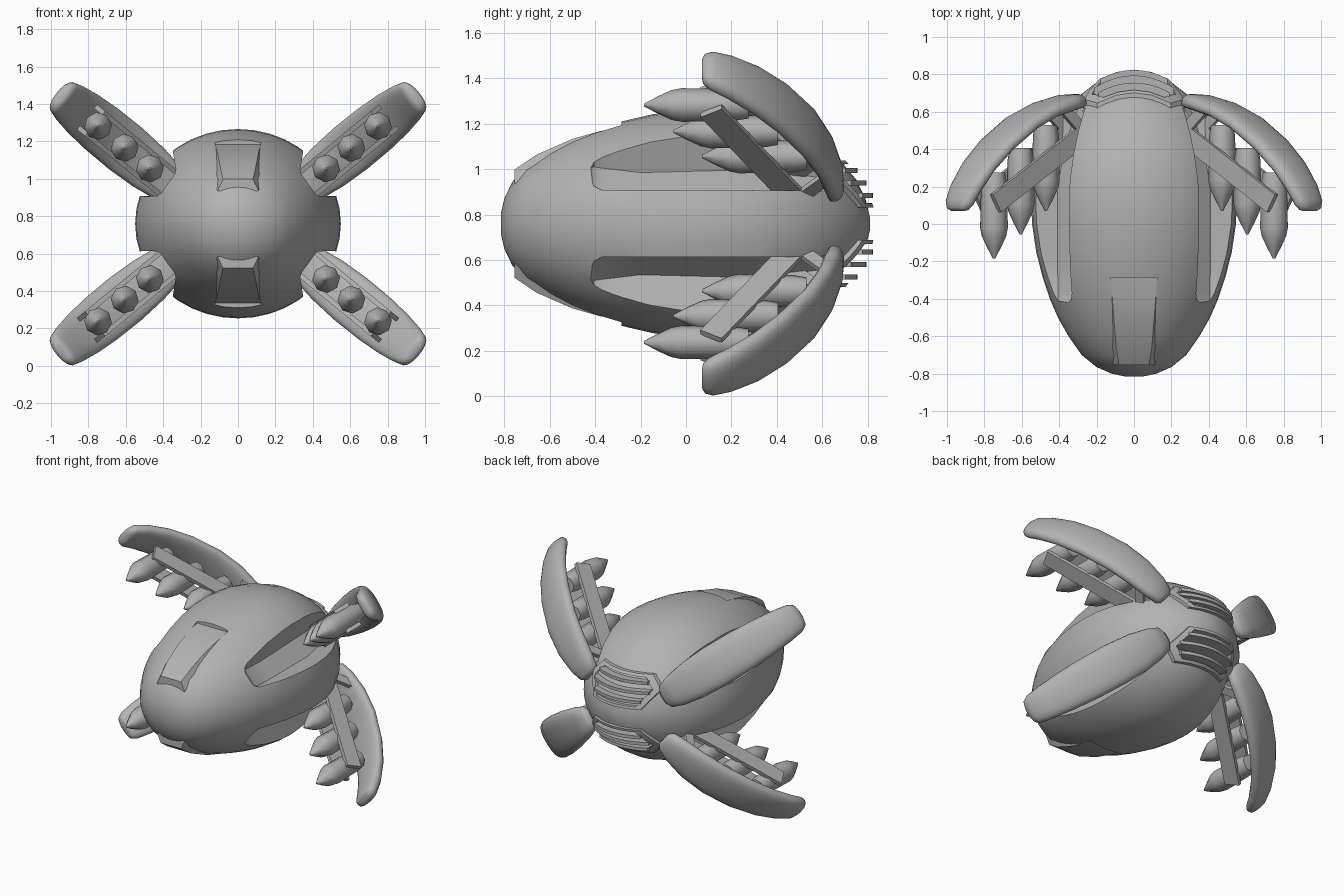
import bpy, bmesh, math
from mathutils import Vector

if "Cube" in bpy.data.objects:
    bpy.data.objects.remove(bpy.data.objects["Cube"], do_unlink=True)

grey = bpy.data.materials.new("hull_grey")
grey.use_nodes = True
grey.diffuse_color = (0.45, 0.45, 0.45, 1)
grey.node_tree.nodes["Principled BSDF"].inputs["Base Color"].default_value = (0.45, 0.45, 0.45, 1)

MID = 0.76      # height of the hull axis
FLAT = 0.92     # hull height relative to its width


def loft(name, rings, closed=False):
    """Skin a list of equal-length point rings, capping the ends or joining them."""
    bm = bmesh.new()
    rows = [[bm.verts.new(p) for p in ring] for ring in rings]
    n = len(rows[0])
    pairs = list(zip(rows, rows[1:])) + ([(rows[-1], rows[0])] if closed else [])
    for a, b in pairs:
        for i in range(n):
            j = (i + 1) % n
            bm.faces.new((a[i], a[j], b[j], b[i]))
    if not closed:
        bm.faces.new(rows[0])
        bm.faces.new(rows[-1])
    bmesh.ops.recalc_face_normals(bm, faces=bm.faces)
    mesh = bpy.data.meshes.new(name)
    bm.to_mesh(mesh)
    bm.free()
    mesh.materials.append(grey)
    obj = bpy.data.objects.new(name, mesh)
    bpy.context.collection.objects.link(obj)
    return obj


def smooth(obj, angle=35):
    bpy.ops.object.select_all(action='DESELECT')
    obj.select_set(True)
    bpy.context.view_layer.objects.active = obj
    bpy.ops.object.shade_smooth_by_angle(angle=math.radians(angle))


def cut(obj, cutter):
    cutter.hide_render = True
    bpy.context.view_layer.objects.active = obj
    mod = obj.modifiers.new("cut", 'BOOLEAN')
    mod.object, mod.operation, mod.solver = cutter, 'DIFFERENCE', 'EXACT'
    bpy.ops.object.modifier_apply(modifier=mod.name)
    bpy.data.objects.remove(cutter, do_unlink=True)


# Egg-shaped hull
profile = [(-.815, .05), (-.8, .12), (-.765, .2), (-.7, .28), (-.6, .35), (-.5, .407),
           (-.4, .45), (-.28, .49), (-.15, .523), (0, .545), (.12, .55), (.25, .54), (.37, .51),
           (.5, .453), (.6, .385), (.68, .3), (.75, .21), (.79, .12), (.81, .03)]
turn = [2 * math.pi * i / 40 for i in range(40)]
hull = loft("hull", [[(r * math.cos(a), y, MID + FLAT * r * math.sin(a)) for a in turn]
                     for y, r in profile])

# Four wing bays cut into the hull: y, then the two inner floor corners
bay = [(-.425, .36, .245, .40, .195), (-.405, .33, .25, .405, .165), (-.37, .318, .245, .405, .147),
       (-.2, .305, .225, .41, .145), (.2, .30, .235, .41, .145), (.45, .275, .22, .36, .145),
       (.62, .25, .2, .3, .14)]
for sx in (-1, 1):
    for sz in (-1, 1):
        cut(hull, loft("bay_cutter", [
            [(sx * x, y, MID + sz * z) for x, z in
             ((ax, az), (bx, bz), (.9, bz + .01), (.9, .8), (ax + .17, .8))]
            for y, ax, az, bx, bz in bay]))

# Window panels above and below the nose: y, half width, height
panel = [(-.755, .08, .235), (-.66, .095, .3), (-.5, .108, .37), (-.38, .117, .404), (-.285, .123, .42)]
for sz, side in ((1, "upper"), (-1, "lower")):
    cut(hull, loft("window_cutter", [
        [(-w, y, MID + sz * h), (w, y, MID + sz * h), (w, y, MID + sz * .7), (-w, y, MID + sz * .7)]
        for y, w, h in panel]))
    smooth(loft(side + "_window_panel", [
        [(-w - .03, y, MID + sz * (h - .06)), (-w, y, MID + sz * (h + .003)),
         (w, y, MID + sz * (h + .003)), (w + .03, y, MID + sz * (h - .06))]
        for y, w, h in panel]), 30)


# Rear vents follow the curve of the stern
def stern(u, v, lift):
    return (u, .81 - 1.45 * (u * u + (v / FLAT) ** 2) + lift, MID + v)


def vent_outline(k):
    """Hexagon outline shrunk by k about its centre, with points added along each edge."""
    corners = [(.2, .28), (.275, .2), (.185, .07), (-.185, .07), (-.275, .2), (-.2, .28)]
    out = []
    for (a, b), (c, d) in zip(corners, corners[1:] + corners[:1]):
        for i in range(4):
            t = i / 4
            out.append(((a + (c - a) * t) * k, .18 + (b + (d - b) * t - .18) * k))
    return out


for sz, side in ((1, "upper"), (-1, "lower")):
    def ring(k, lift):
        return [stern(u, sz * v, lift) for u, v in vent_outline(k)]
    cut(hull, loft("vent_cutter", [ring(.82, -.05), ring(.82, .2)]))
    smooth(loft(side + "_vent_frame",
                [ring(1, -.03), ring(.98, .024), ring(.82, .024), ring(.8, -.05)], True), 30)
    for n, (v, half) in enumerate(((.235, .19), (.18, .215), (.125, .18))):
        smooth(loft(f"{side}_vent_slat_{n + 1}", [
            [stern(u, sz * v, lift)[:2] + (MID + sz * (v + dv),) for dv, lift in
             ((.011, -.05), (.011, .04), (-.011, .04), (-.011, -.05))]
            for u in [half * i / 4 for i in range(-4, 5)]]), 30)
smooth(hull, 32)

# Wing assemblies, laid out by span s, length y and offset w across the wing
SPAN, ACROSS = Vector((.77, .63)), Vector((-.63, .77))


def wing_point(sx, sz, s, y, w):
    p = SPAN * s + ACROSS * w
    return (sx * p.x, y, MID + sz * (p.y - .09))


# Blade centre line: span, length, half width, fullness
blade = [(.375, .655, .05, .5), (.4, .652, .085, .85), (.48, .64, .11, 1), (.62, .605, .132, 1),
         (.78, .535, .142, 1), (.95, .42, .14, 1), (1.075, .305, .13, 1), (1.165, .19, .115, 1),
         (1.21, .11, .1, .95), (1.222, .08, .08, .7), (1.222, .07, .05, .4)]
# Missile profile along its length: distance from tip, radius
shell = [(0, .006), (.06, .038), (.12, .066), (.165, .075), (.4, .07), (.46, .06)]


def bar(name, side, a, b, width, w, thick):
    """Flat bar in the wing plane running from a to b."""
    a, b = Vector(a), Vector(b)
    d = (b - a).normalized()
    q = Vector((-d.y, d.x)) * width / 2
    loft(name, [[wing_point(*side, p.x, p.y, w + o) for p, o in
                 ((e - q, -thick), (e + q, -thick), (e + q, thick), (e - q, thick))]
                for e in (a, b)])


def power(c, e):
    return math.copysign(abs(c) ** e, c)


for sx, lr in ((1, "left"), (-1, "right")):
    for sz, ul in ((1, "upper"), (-1, "lower")):
        tag, side = f"{ul}_{lr}", (sx, sz)
        rings = []
        for i, (s, y, half, full) in enumerate(blade):
            p, q = blade[max(i - 1, 0)], blade[min(i + 1, len(blade) - 1)]
            t = Vector((q[0] - p[0], q[1] - p[1])).normalized()
            out = Vector((-t.y, t.x))
            section = []
            for k in range(20):
                a = 2 * math.pi * k / 20
                depth = (.052 if math.sin(a) > 0 else .04) * full * power(math.sin(a), .8)
                section.append(wing_point(sx, sz, s + out.x * depth, y + out.y * depth,
                                          half * power(math.cos(a), .8)))
            rings.append(section)
        smooth(loft(tag + "_wing_blade", rings), 60)

        # Twin rails and root braces on either side of the missiles
        for w, edge in ((.073, "inner"), (-.073, "outer")):
            bar(f"{tag}_{edge}_rail", side, (.41, .48), (1.02, .11), .11, w, .013)
            bar(f"{tag}_{edge}_brace", side, (.38, .47), (.54, .61), .06, w, .013)

        # Three missiles stepped along the rails
        for n, (s, tip) in enumerate(((.972, -.185), (.787, -.055), (.612, .07))):
            smooth(loft(f"{tag}_missile_{n + 1}", [
                [wing_point(sx, sz, s + r * math.cos(a), tip + d, r * math.sin(a))
                 for a in [math.pi * k / 4 for k in range(8)]] for d, r in shell]), 50)
